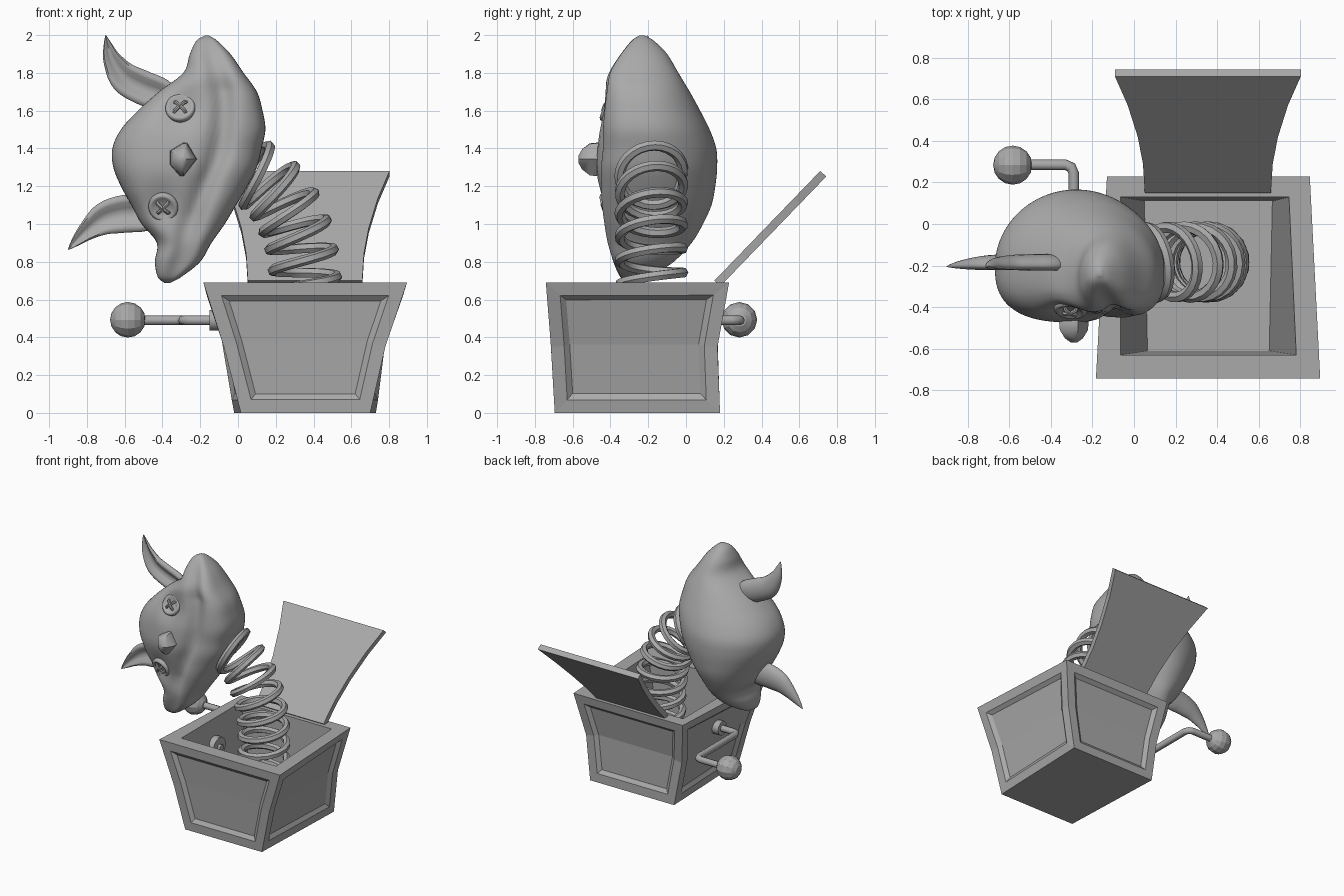
import bpy, bmesh, math
from mathutils import Vector, Matrix

if "Cube" in bpy.data.objects:
    bpy.data.objects.remove(bpy.data.objects["Cube"])

grey = bpy.data.materials.new("plain grey")
grey.diffuse_color = (0.4, 0.4, 0.4, 1)
grey.use_nodes = True
grey.node_tree.nodes["Principled BSDF"].inputs["Base Color"].default_value = grey.diffuse_color


def finish(name, bm, angle=30):
    bmesh.ops.recalc_face_normals(bm, faces=bm.faces[:])
    me = bpy.data.meshes.new(name)
    bm.to_mesh(me)
    bm.free()
    me.materials.append(grey)
    ob = bpy.data.objects.new(name, me)
    bpy.context.collection.objects.link(ob)
    bpy.ops.object.select_all(action='DESELECT')
    bpy.context.view_layer.objects.active = ob
    ob.select_set(True)
    if angle:
        bpy.ops.object.shade_smooth_by_angle(angle=math.radians(angle))
    return ob


def loft(rings):
    """Skin a list of closed rings and cap both ends."""
    bm = bmesh.new()
    vs = [[bm.verts.new(p) for p in r] for r in rings]
    n = len(rings[0])
    for a, b in zip(vs, vs[1:]):
        for j in range(n):
            k = (j + 1) % n
            bm.faces.new((a[j], a[k], b[k], b[j]))
    bm.faces.new(vs[0][::-1])
    bm.faces.new(vs[-1])
    bmesh.ops.recalc_face_normals(bm, faces=bm.faces[:])
    bm.faces.ensure_lookup_table()
    return bm


def spline(pts, steps):
    """Smooth resampling of points of any dimension."""
    pts = [Vector(p) for p in pts]
    ext = [2 * pts[0] - pts[1]] + pts + [2 * pts[-1] - pts[-2]]
    out = []
    for i in range(len(pts) - 1):
        a, b, c, d = ext[i:i + 4]
        for s in range(steps):
            t = s / steps
            out.append(0.5 * (2 * b + (c - a) * t + (2 * a - 5 * b + 4 * c - d) * t * t
                              + (3 * b - a - 3 * c + d) * t ** 3))
    return out + [pts[-1]]


def tube(name, pts, r, sides):
    """Round bar along a path, with a frame carried along it."""
    pts = [Vector(p) for p in pts]
    rings, up = [], Vector((0, 0, 1))
    for i, p in enumerate(pts):
        t = (pts[min(i + 1, len(pts) - 1)] - pts[max(i - 1, 0)]).normalized()
        up = (up - t * up.dot(t)).normalized()
        side = t.cross(up)
        rings.append([p + r * (up * math.cos(q) + side * math.sin(q))
                      for q in (math.tau * k / sides for k in range(sides))])
    return finish(name, loft(rings), 50)


def quad(z, back, front):
    """Ring of four corners; each edge is (y, x left, x right)."""
    return [(front[1], front[0], z), (front[2], front[0], z),
            (back[2], back[0], z), (back[1], back[0], z)]


# Flared open box with a recessed panel in each side
bm = loft([
    quad(0, (.18, -.02, .73), (-.695, .015, .70)),
    quad(.35, (.167, -.08, .775), (-.715, -.075, .78)),
    quad(.69, (.228, -.13, .845), (-.742, -.183, .895)),
    quad(.69, (.13, -.065, .745), (-.63, -.065, .78)),
    quad(.04, (.11, .05, .665), (-.61, .065, .65))])
sides = [[bm.faces[j], bm.faces[4 + j]] for j in range(4)]
for pair in sides:
    bmesh.ops.inset_region(bm, faces=pair, thickness=.07, use_even_offset=True)
    bmesh.ops.inset_region(bm, faces=pair, thickness=.03, depth=-.022, use_even_offset=True)
finish("box", bm, 0)

# Open lid leaning back
lid = []
for t, w in ((0, .303), (.25, .312), (.48, .337), (.75, .385), (1, .447)):
    y, z = .15 + .56 * t, .70 + .58 * t
    lid.append([(.355 - w, y, z), (.355 + w, y, z),
                (.355 + w, y + .033, z - .028), (.355 - w, y + .033, z - .028)])
finish("lid", loft(lid), 0)

# Crank: bent rod, ball grip and flanges on both sides of the wall
tube("crank_rod", [(.03, -.25, .49), (-.25, -.25, .49), (-.278, -.238, .49), (-.29, -.21, .49),
                   (-.29, .245, .49), (-.302, .273, .49), (-.33, .285, .49), (-.56, .285, .49)], .026, 8)
bm = bmesh.new()
bmesh.ops.create_uvsphere(bm, u_segments=12, v_segments=8, radius=.094,
                          matrix=Matrix.Translation((-.583, .283, .493)) @ Matrix.Rotation(math.pi / 2, 4, 'Y'))
finish("crank_ball", bm, 20)
tube("inner_flange", [(-.05, -.25, .49), (.01, -.25, .49)], .08, 12)
tube("outer_flange", [(-.15, -.25, .49), (-.08, -.25, .49)], .055, 12)

# Coil spring bending over toward the head
path = spline([(.36, 0, .06), (.36, 0, .25), (.36, 0, .45), (.36, 0, .65), (.35, 0, .78), (.325, 0, .92),
               (.28, 0, 1.04), (.215, 0, 1.15), (.13, 0, 1.235), (.03, 0, 1.295), (-.1, 0, 1.34)], 24)
coil, run = [], 0
for i, p in enumerate(path[:-1]):
    d = path[i + 1] - p
    t = d.normalized()
    across = Vector((t.z, 0, -t.x))
    q = math.tau * run / .13
    coil.append(p + Vector((0, -.183, 0)) + .168 * (across * math.cos(q) + Vector((0, 1, 0)) * math.sin(q)))
    run += d.length
tube("spring", coil, .028, 6)

# Head: sections (z, x left, x right, y front, y back) stacked from cheek tip to cheek tip
stations = [
    (.688, -.39, -.36, -.31, -.28), (.72, -.425, -.30, -.36, -.19), (.8, -.44, -.20, -.40, -.065),
    (.9, -.43, -.14, -.43, .03), (1.0, -.51, -.07, -.45, .09), (1.1, -.565, -.01, -.465, .135),
    (1.2, -.62, .05, -.47, .155), (1.3, -.66, .10, -.475, .165), (1.4, -.665, .125, -.47, .16),
    (1.5, -.62, .145, -.465, .125), (1.6, -.53, .13, -.455, .075), (1.7, -.42, .10, -.44, .02),
    (1.8, -.29, .03, -.42, -.04), (1.9, -.255, -.04, -.36, -.10), (1.97, -.22, -.11, -.30, -.17),
    (1.998, -.175, -.155, -.25, -.22)]
smile = spline([(.688, -.37), (.8, -.31), (1.0, -.255), (1.2, -.18), (1.35, -.115), (1.5, -.085),
                (1.7, -.085), (1.9, -.14), (2.0, -.165)], 8)
eyes = [(Vector((-.305, -.408, 1.615)), Vector((-.1, -.88, .45))),
        (Vector((-.395, -.412, 1.09)), Vector((-.15, -.88, -.36)))]


def smile_x(z):
    for (a, xa), (b, xb) in zip(smile, smile[1:]):
        if z <= b:
            return xa + (xb - xa) * (z - a) / (b - a)
    return smile[-1][1]


rings = []
for z, xl, xr, yf, yb in spline(stations, 6):
    xm, hw = (xl + xr) / 2, (xr - xl) / 2
    ym = yf + (yb - yf) * .42
    ring = []
    for k in range(112):
        q = math.tau * k / 112
        c, s = math.cos(q), math.sin(q)
        # squarer front, fullest at the chin side
        p = 1 if s >= 0 else .75 if c < 0 else .75 - .12 * min(1, 3 * c)
        x = xm + hw * math.copysign(abs(c) ** p, c)
        y = ym + (ym - yf if s < 0 else yb - ym) * math.copysign(abs(s) ** p, s)
        if s < 0:
            # smile groove and eye hollows
            dent = .055 * min(1, hw / .25) * math.exp(-((x - smile_x(z)) / .06) ** 2)
            for e, _ in eyes:
                dent += .05 * math.exp(-((x - e.x) ** 2 + (z - e.z) ** 2) / .014)
            y += dent * min(1, -2 * s)
        ring.append((x, y, z))
    rings.append(ring)
finish("head", loft(rings), 60)

# Ears: tapered, hollow-fronted, curved (x, z, half width, half depth)
ears = {
    "upper_ear": [(-.33, 1.63, .06, .05), (-.41, 1.685, .085, .06), (-.50, 1.72, .09, .06),
                  (-.60, 1.775, .082, .055), (-.665, 1.87, .05, .04), (-.69, 1.95, .022, .02),
                  (-.70, 1.998, .003, .004)],
    "lower_ear": [(-.42, 1.06, .07, .05), (-.50, 1.055, .095, .06), (-.59, 1.055, .10, .06),
                  (-.70, 1.03, .088, .055), (-.79, .97, .055, .04), (-.86, .905, .025, .02),
                  (-.898, .865, .003, .004)]}
for name, pts in ears.items():
    sm = spline(pts, 5)
    rings = []
    for i, (x, z, w, d) in enumerate(sm):
        a, b = sm[max(i - 1, 0)], sm[min(i + 1, len(sm) - 1)]
        t = Vector((b[0] - a[0], b[1] - a[1])).normalized()
        ring = []
        for k in range(20):
            q = math.tau * k / 20
            u, v = w * math.cos(q), d * math.sin(q)
            if v < 0:
                v = -.35 * v - d * .55 * math.sin(2 * q) ** 2
            ring.append((x - t.y * u, -.205 + v, z + t.x * u))
        rings.append(ring)
    finish(name, loft(rings), 60)

# Button eyes: dished disc with a raised rim, and crossed thread
for label, (pos, normal) in zip(("upper", "lower"), eyes):
    m = Matrix.Translation(pos) @ normal.normalized().to_track_quat('Z', 'Y').to_matrix().to_4x4()
    profile = [(.074, -.05), (.08, .0), (.078, .012), (.07, .019), (.06, .019), (.05, .01), (.006, .01)]
    finish(label + "_button", loft([[m @ Vector((r * math.cos(math.tau * k / 24), r * math.sin(math.tau * k / 24), h))
                                     for k in range(24)] for r, h in profile]), 60)
    for sign in (-1, 1):
        v = Vector((.03, .03 * sign, 0))
        arch = [(-1, .004), (-.8, .02), (0, .026), (.8, .02), (1, .004)]
        tube(label + "_thread", [m @ (v * s + Vector((0, 0, h))) for s, h in arch], .01, 6)

# Nose: rounded kite-shaped wedge
kite = [(-.072, .045), (0, .088), (.02, .085), (.07, .0), (.0, -.09), (-.02, -.088), (-.072, -.03)]
finish("nose", loft([[(-.288 + x * f, y, 1.343 + z * f) for x, z in kite]
                     for y, f in ((-.41, .85), (-.47, 1), (-.51, .95), (-.55, .6), (-.57, .2))]), 40)
